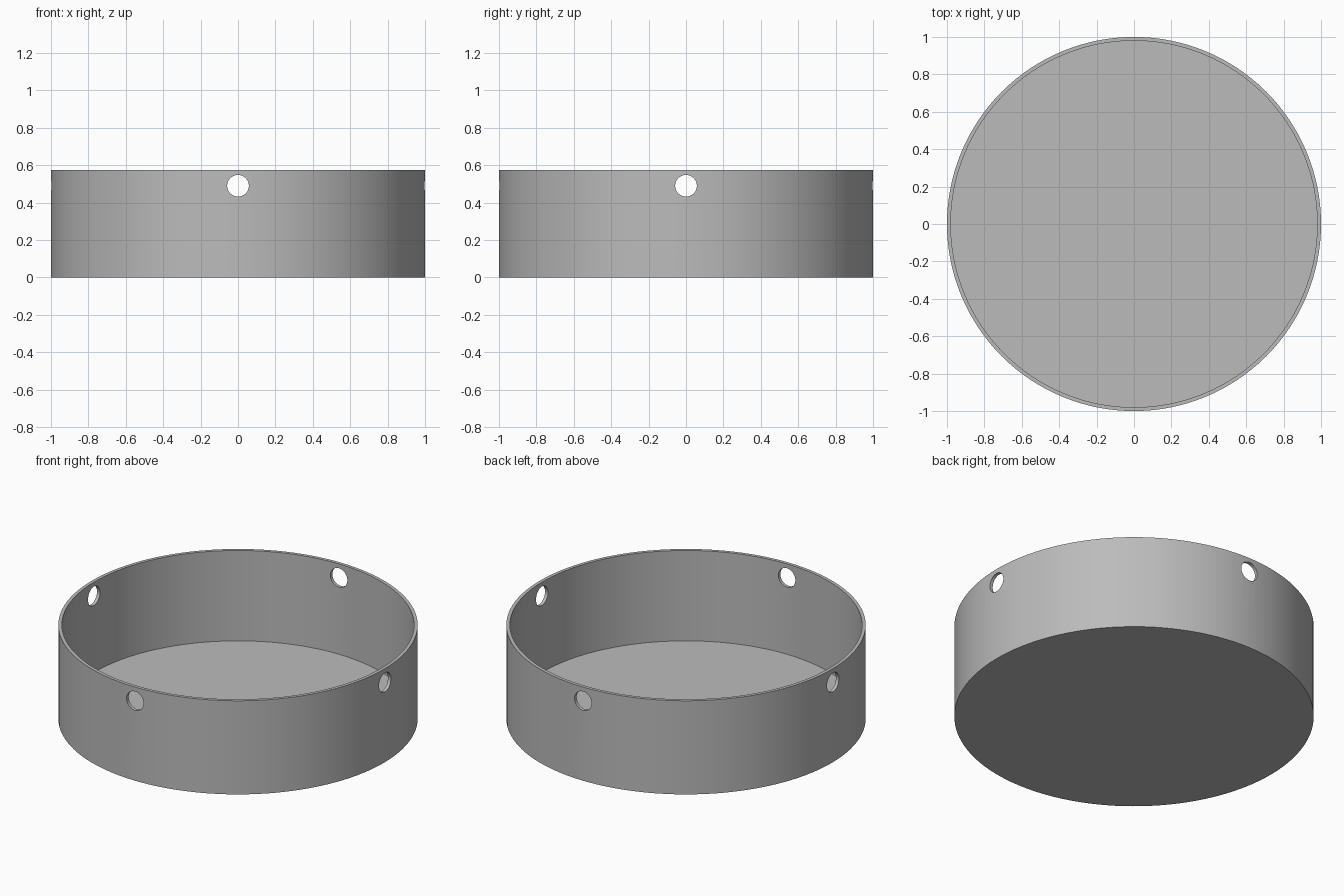
import bpy, bmesh
from math import pi, radians
from mathutils import Matrix

RADIUS, HEIGHT, WALL = 1.0, 0.575, 0.02
HOLE_Z, HOLE_RADIUS = 0.49, 0.058

cube = bpy.data.objects.get("Cube")
if cube:
    bpy.data.objects.remove(cube, do_unlink=True)

grey = bpy.data.materials.new("plain grey")
grey.use_nodes = True
colour = (0.5, 0.5, 0.5, 1)
grey.diffuse_color = colour
grey.node_tree.nodes["Principled BSDF"].inputs["Base Color"].default_value = colour


def make_object(name, bm):
    bmesh.ops.recalc_face_normals(bm, faces=bm.faces)
    mesh = bpy.data.meshes.new(name)
    bm.to_mesh(mesh)
    bm.free()
    obj = bpy.data.objects.new(name, mesh)
    bpy.context.collection.objects.link(obj)
    mesh.materials.append(grey)
    return obj


# Round tray: a disc raised into a cylinder, then inset and sunk to the floor
bm = bmesh.new()
bmesh.ops.create_cone(bm, cap_ends=True, segments=128, radius1=RADIUS,
                      radius2=RADIUS, depth=HEIGHT,
                      matrix=Matrix.Translation((0, 0, HEIGHT / 2)))
top = max(bm.faces, key=lambda f: f.calc_center_median().z)
bmesh.ops.inset_region(bm, faces=[top], thickness=WALL)
cavity = bmesh.ops.extrude_face_region(bm, geom=[top])["geom"]
bmesh.ops.delete(bm, geom=[top], context='FACES_ONLY')
bmesh.ops.translate(bm, vec=(0, 0, WALL - HEIGHT),
                    verts=[v for v in cavity if isinstance(v, bmesh.types.BMVert)])
tray = make_object("round_tray", bm)

# Two crossing rods cut the four holes below the rim
bpy.context.view_layer.objects.active = tray
tray.select_set(True)
for axis in ('X', 'Y'):
    bm = bmesh.new()
    bmesh.ops.create_cone(bm, cap_ends=True, segments=48, radius1=HOLE_RADIUS,
                          radius2=HOLE_RADIUS, depth=RADIUS * 3,
                          matrix=Matrix.Translation((0, 0, HOLE_Z))
                          @ Matrix.Rotation(pi / 2, 4, axis))
    rod = make_object("hole_cutter", bm)
    rod.hide_render = True
    cut = tray.modifiers.new("side_holes", 'BOOLEAN')
    cut.operation = 'DIFFERENCE'
    cut.solver = 'EXACT'
    cut.object = rod
    bpy.ops.object.modifier_apply(modifier=cut.name)
    bpy.data.objects.remove(rod, do_unlink=True)

bpy.ops.object.shade_smooth_by_angle(angle=radians(30))
